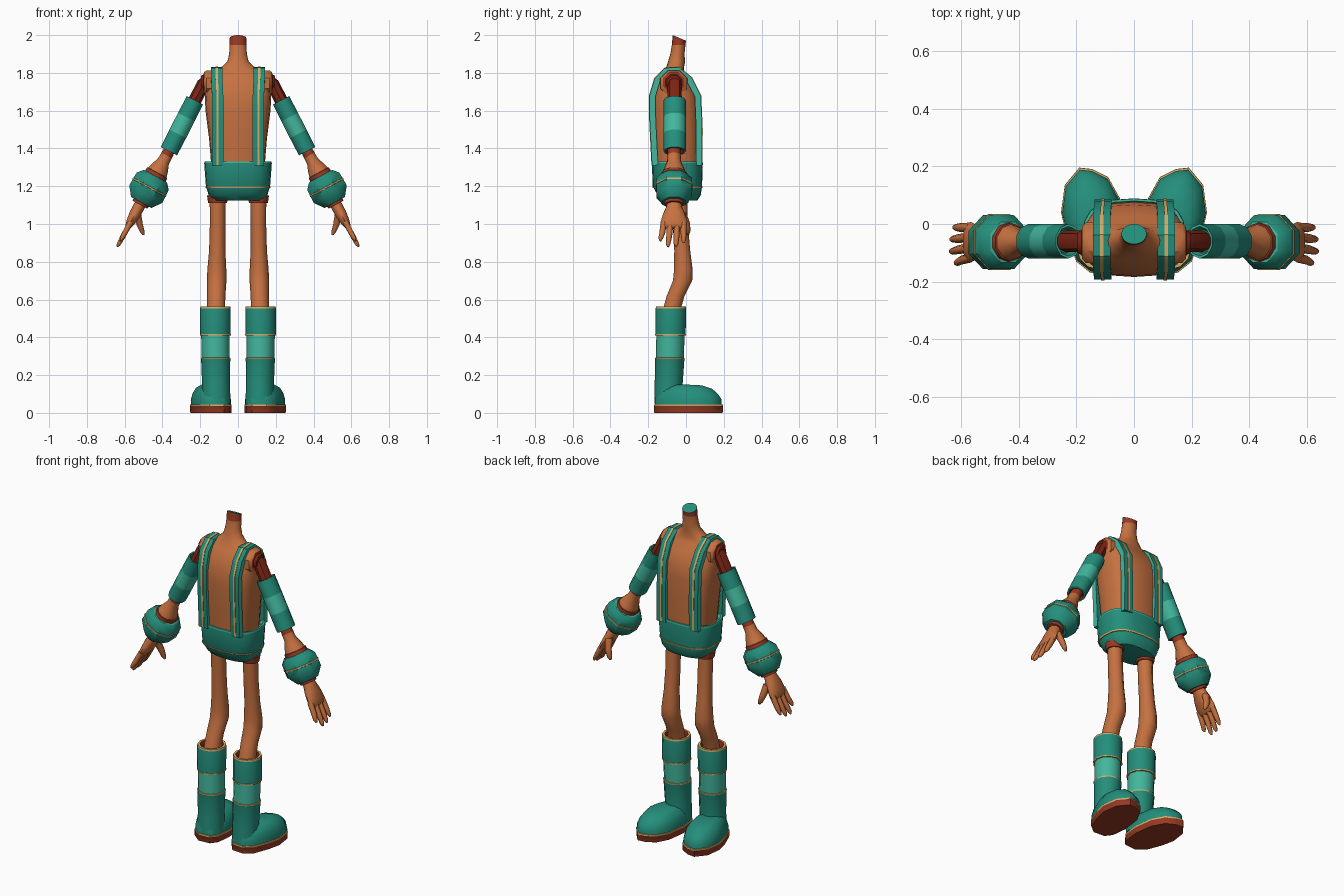
import bpy, bmesh, math
from mathutils import Vector as V

if "Cube" in bpy.data.objects:
    bpy.data.objects.remove(bpy.data.objects["Cube"])


def material(name, rgb):
    m = bpy.data.materials.new(name)
    lin = [(c / 255 / 12.92) if c < 11 else ((c / 255 + 0.055) / 1.055) ** 2.4 for c in rgb]
    m.diffuse_color = (*lin, 1)
    m.use_nodes = True
    m.node_tree.nodes["Principled BSDF"].inputs["Base Color"].default_value = m.diffuse_color
    return m


MATS = [material("teal", (36, 142, 123)), material("light teal", (66, 182, 157)),
        material("tan skin", (198, 113, 64)), material("rust red", (152, 58, 35)),
        material("deep red", (122, 36, 20)), material("gold trim", (214, 172, 104))]
TEAL, LIGHT, SKIN, RUST, DEEP, GOLD = range(6)
X, Y, Z = V((1, 0, 0)), V((0, 1, 0)), V((0, 0, 1))


def ring(c, ru, rv, u=X, v=Y, n=10, e=2.0, off=0.0):
    """Superellipse cross-section around c in the plane of u and v."""
    pts = []
    for i in range(n):
        a = 2 * math.pi * (i + off) / n
        p, q = math.cos(a), math.sin(a)
        pts.append(V(c) + u * math.copysign(abs(p) ** (2 / e), p) * ru
                   + v * math.copysign(abs(q) ** (2 / e), q) * rv)
    return pts


def loft(name, rings, mats, mirror=True, caps=None, angle=42):
    """Skin a list of rings; mats holds one colour per segment."""
    bm = bmesh.new()
    rows = [[bm.verts.new(p) for p in r] for r in rings]
    n = len(rows[0])
    if isinstance(mats, int):
        mats = [mats] * (len(rows) - 1)
    for a, b, m in zip(rows, rows[1:], mats):
        for i in range(n):
            j = (i + 1) % n
            bm.faces.new((a[i], a[j], b[j], b[i])).material_index = m
    caps = caps or (mats[0], mats[-1])
    bm.faces.new(rows[0]).material_index = caps[0]
    bm.faces.new(rows[-1]).material_index = caps[1]
    bmesh.ops.recalc_face_normals(bm, faces=bm.faces)
    me = bpy.data.meshes.new(name)
    bm.to_mesh(me)
    bm.free()
    for m in MATS:
        me.materials.append(m)
    me.shade_smooth()
    me.set_sharp_from_angle(angle=math.radians(angle))
    ob = bpy.data.objects.new(name, me)
    bpy.context.collection.objects.link(ob)
    if mirror:
        ob.modifiers.new("mirror", 'MIRROR').use_mirror_merge = False
    return ob


def body(rows, n=20, e=2.7):
    """Rows of (z, half width, y min, y max[, exponent])."""
    return [ring((0, (r[2] + r[3]) / 2, r[0]), r[1], (r[3] - r[2]) / 2, n=n,
                 e=r[4] if len(r) > 4 else e) for r in rows]


def limb(start, d, rows, n=10, off=0.0):
    """Rows of (distance, side radius, y radius) along direction d."""
    d = V(d).normalized()
    side = d.cross(Y)
    return [ring(V(start) + d * t, ry, rs, Y, side, n, 2, off) for t, rs, ry in rows]


def finger(name, pts, radii):
    """Tapered digit along a path."""
    d = (V(pts[-1]) - V(pts[0])).normalized()
    u = (Y - d * d.y).normalized()
    loft(name, [ring(p, r, r, u, d.cross(u), 6) for p, r in zip(pts, radii)], SKIN, angle=65)


# torso and neck
torso = body([(1.29, .14, -.17, .075), (1.45, .153, -.18, .077), (1.60, .172, -.184, .076),
              (1.68, .176, -.18, .067), (1.75, .176, -.155, .03), (1.79, .162, -.13, .0),
              (1.82, .10, -.108, -.012, 2.3), (1.86, .056, -.095, -.005, 2),
              (1.90, .047, -.083, -.008, 2), (1.947, .044, -.075, -.003, 2),
              (1.985, .044, -.07, .0, 2)])
for p in torso[-1]:
    p.z -= .43 * (p.y + .035)
loft("torso_and_neck", torso, [SKIN] * 9 + [RUST], False, (SKIN, TEAL))

# shorts with rim and seam
loft("shorts", body([(1.31, .15, -.165, .075), (1.332, .166, -.172, .08), (1.332, .177, -.18, .088),
                     (1.322, .179, -.181, .089), (1.2, .17, -.176, .085), (1.152, .155, -.15, .078),
                     (1.125, .13, -.12, .06)]),
     [LIGHT, LIGHT, LIGHT, TEAL, TEAL, TEAL], False)
loft("shorts_seam", body([(1.19, .165, -.17, .08), (1.191, .171, -.177, .086),
                          (1.199, .173, -.179, .088), (1.2, .165, -.17, .08)]), GOLD, False)

# suspender straps over the shoulders
PATH = [(-.18, 1.31), (-.192, 1.55), (-.193, 1.68), (-.166, 1.77), (-.112, 1.826),
        (-.038, 1.83), (.03, 1.775), (.078, 1.68), (.086, 1.5), (.084, 1.31)]


def strap(name, half, lift, thick, side_mat, mat):
    rings = []
    for i, (y, z) in enumerate(PATH):
        a, b = PATH[max(i - 1, 0)], PATH[min(i + 1, len(PATH) - 1)]
        t = V((0, b[0] - a[0], b[1] - a[1])).normalized()
        out = V((0, -t.z, t.y))
        x = .108 + .004 * (z > 1.75)
        o = V((x, y, z)) + out * lift
        i_ = o - out * thick
        rings.append([o - X * half, o + X * half, i_ + X * half, i_ - X * half])
    ob = loft(name, rings, mat, angle=38)
    for f in ob.data.polygons:
        if abs(f.normal.x) > .7:
            f.material_index = side_mat


strap("suspender_strap", .03, 0, .032, LIGHT, TEAL)
strap("strap_stitching", .006, .003, .008, GOLD, GOLD)

# shoulder sockets
loft("shoulder_socket", [ring((x, -.065, z), r, r * 1.05, Z, Y, 8, 2, .5) for x, z, r in
                         [(.13, 1.745, .075), (.168, 1.745, .072), (.18, 1.75, .058),
                          (.182, 1.75, .045), (.196, 1.752, .036)]],
     [SKIN, SKIN, RUST, DEEP])

# upper arm and banded sleeve
SH, AX = (.228, -.06, 1.655), (.138, 0, -.27)
loft("upper_arm", limb(SH, AX, [(-.125, .022, .03), (-.10, .034, .037), (.05, .035, .038)], 8), DEEP)
loft("sleeve", limb(SH, AX, [(.02, .036, .042), (0, .044, .052), (0, .051, .06), (.1, .052, .06),
                             (.2, .052, .06), (.303, .051, .06), (.303, .042, .05), (.285, .035, .04)]),
     [TEAL, LIGHT, TEAL, LIGHT, TEAL, LIGHT, DEEP])

# forearm, cuff and hand share one axis
EL, FD = V((.366, -.063, 1.385)), V((.475, 0, -.88))
loft("forearm", limb(EL, FD, [(-.03, .03, .033), (.025, .033, .035), (.06, .034, .037), (.10, .05, .053),
                              (.128, .058, .062), (.13, .064, .067), (.165, .066, .07)]),
     [RUST, SKIN, SKIN, SKIN, RUST, RUST])
loft("cuff", limb(EL, FD, [(.148, .06, .06), (.15, .076, .076), (.18, .104, .101), (.212, .106, .102),
                           (.213, .109, .105), (.22, .109, .105), (.221, .106, .102), (.258, .107, .102),
                           (.308, .066, .066)], 8, .5),
     [LIGHT, TEAL, TEAL, GOLD, GOLD, GOLD, TEAL, TEAL])
loft("wrist_band", limb(EL, FD, [(.29, .045, .05), (.305, .05, .055), (.322, .046, .05)]), RUST)
loft("palm", limb(EL, FD, [(.30, .033, .037), (.335, .032, .042), (.375, .032, .058), (.42, .026, .07),
                           (.45, .018, .068), (.462, .01, .06)]), SKIN, angle=65)
for k, (y0, y1, tip) in enumerate([(-.117, -.135, .54), (-.083, -.095, .575),
                                   (-.047, -.053, .572), (-.013, -.012, .55)]):
    mid = (.45 + tip) / 2
    pts = [EL + FD * t + Y * (y + .063) for t, y in
           [(.425, y0), (mid, (y0 + y1) / 2), (tip - .015, y1), (tip, y1)]]
    finger("finger_%d" % (k + 1), pts, [.017, .0155, .012, .005])
finger("thumb", [(.532, -.02, 1.055), (.521, .003, 1.0), (.507, .01, .96), (.50, .011, .943)],
       [.022, .019, .014, .006])

# legs
loft("leg", [ring((x, y, z), r, r * 1.03, n=10) for x, y, z, r in
             [(.108, -.035, 1.16, .042), (.108, -.03, 1.0, .041), (.11, -.02, .86, .043),
              (.112, -.014, .76, .05), (.113, -.018, .70, .052), (.115, -.055, .62, .048),
              (.117, -.08, .53, .048)]], SKIN, angle=50)
loft("leg_hem", [ring((.108, -.035, z), r, r, n=10) for z, r in
                 [(1.15, .056), (1.112, .05), (1.112, .04)]], RUST)

# boot shaft with bands
loft("boot_shaft", [ring((x, y, z), r, r, n=12) for x, y, z, r in
                    [(.12, -.08, .535, .045), (.12, -.08, .562, .066), (.12, -.08, .562, .079),
                     (.12, -.08, .552, .081), (.12, -.082, .418, .080), (.12, -.082, .417, .082),
                     (.12, -.082, .41, .082), (.12, -.082, .409, .075), (.118, -.086, .292, .074),
                     (.118, -.086, .291, .079), (.118, -.086, .284, .079), (.118, -.086, .275, .077),
                     (.116, -.092, .15, .074), (.116, -.092, .05, .076)]],
     [DEEP, GOLD, GOLD, TEAL, GOLD, GOLD, GOLD, LIGHT, GOLD, GOLD, TEAL, TEAL, TEAL])

# shoe and sole from one outline
OUT = [(.045, -.125), (.075, -.165), (.15, -.17), (.2, -.13), (.235, -.04), (.253, .04),
       (.24, .135), (.19, .195), (.145, .19), (.09, .162), (.05, .09), (.034, -.03)]


def outline(z, s):
    c = V((.142, -.01, 0))
    return [c + (V((x, y, 0)) - c) * s + Z * z for x, y in OUT]


upper = [outline(z, s) for z, s in [(.04, .97), (.07, .97), (.105, .89), (.135, .72), (.15, .45)]]
for r in upper[2:]:
    for p in r:
        p.z -= .05 * max(0, p.y)
loft("boot_foot", upper, TEAL, angle=60)
loft("sole", [outline(z, s) for z, s in [(0, .985), (.006, 1), (.036, 1), (.037, 1.005),
                                         (.045, 1.0), (.046, .95)]],
     [RUST, RUST, GOLD, GOLD, GOLD])
